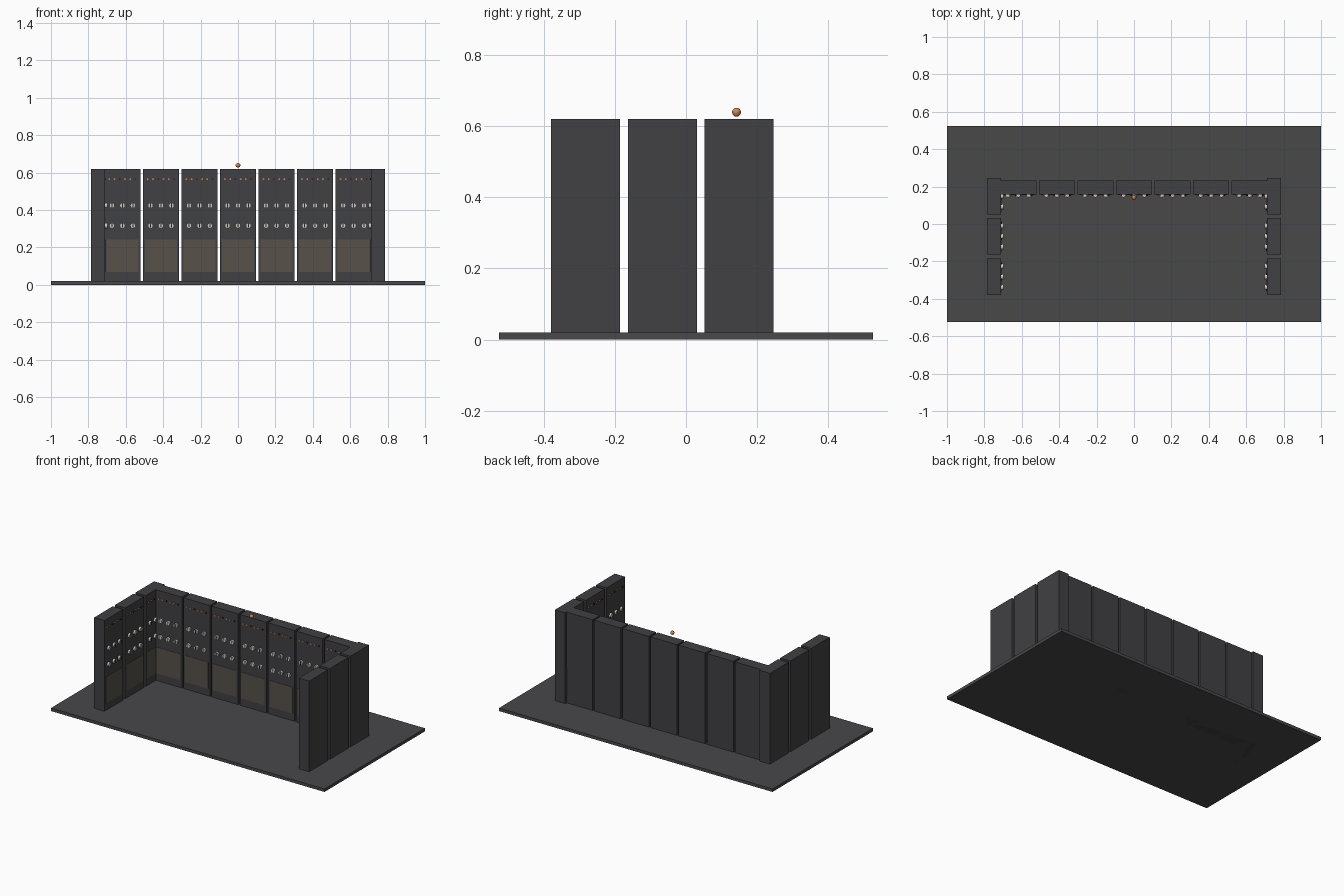
import bpy
from math import pi
from mathutils import Matrix, Vector

if "Cube" in bpy.data.objects:
    bpy.data.objects.remove(bpy.data.objects["Cube"])


def material(name, r, g, b):
    m = bpy.data.materials.new(name)
    m.diffuse_color = (r, g, b, 1)
    m.use_nodes = True
    m.node_tree.nodes["Principled BSDF"].inputs["Base Color"].default_value = m.diffuse_color
    return m


DARK = material("dark_steel", 0.052, 0.052, 0.056)
FLOOR = material("floor_grey", 0.065, 0.065, 0.068)
TAN = material("tan_panel", 0.095, 0.083, 0.068)
DIAL = material("dial_cream", 0.6, 0.58, 0.52)
BLACK = material("black", 0.02, 0.02, 0.02)
AMBER = material("amber", 0.6, 0.24, 0.07)
COPPER = material("copper", 0.65, 0.24, 0.09)


def finish(name, mat, frame):
    o = bpy.context.object
    o.name = name
    o.data.materials.append(mat)
    o.matrix_world = frame @ o.matrix_basis
    return o


def box(name, lo, hi, mat, frame=Matrix()):
    lo, hi = Vector(lo), Vector(hi)
    bpy.ops.mesh.primitive_cube_add(size=1, location=(lo + hi) / 2)
    bpy.context.object.scale = hi - lo
    return finish(name, mat, frame)


def disc(name, x, z, r, depth, mat, frame, sides):
    bpy.ops.mesh.primitive_cylinder_add(vertices=sides, radius=r, depth=depth + 0.004,
                                        location=(x, 0.002 - depth / 2, z),
                                        rotation=(pi / 2, 0, 0))
    o = finish(name, mat, frame)
    bpy.ops.object.shade_smooth_by_angle()
    return o


W, D, H = 0.194, 0.075, 0.62


# One cabinet: local front face on y = 0, facing -y
def cabinet(frame):
    box("cabinet", (-W / 2, 0, 0), (W / 2, D, H), DARK, frame)
    box("lower_panel", (-0.085, -0.002, 0.068), (0.085, 0.004, 0.242), TAN, frame)
    for z in (0.316, 0.424):
        for x in (-0.056, 0, 0.056):
            disc("dial", x, z, 0.0145, 0.012, DIAL, frame, 20)
            box("dial_needle", (x - 0.002, -0.014, z - 0.011),
                (x + 0.002, -0.011, z + 0.011), BLACK, frame)
    for i in range(6):
        disc("lamp", (i - 2.5) * 0.028, 0.565, 0.005, 0.006,
             BLACK if i % 3 == 2 else AMBER, frame, 10)


# Floor slab
box("floor", (-1, -0.525, 0), (1, 0.525, 0.02), FLOOR)

# Back row
for i in range(-3, 4):
    cabinet(Matrix.Translation((i * 0.206, 0.157, 0)))

# Side rows facing inward
for s in (-1, 1):
    for y in (-0.282, -0.066, 0.149):
        cabinet(Matrix.Translation((s * 0.711, y, 0)) @ Matrix.Rotation(-s * pi / 2, 4, 'Z'))

# Beacon above the middle cabinet
bpy.ops.mesh.primitive_uv_sphere_add(segments=16, ring_count=10, radius=0.0125,
                                     location=(0, 0.142, 0.639))
finish("beacon", COPPER, Matrix())
